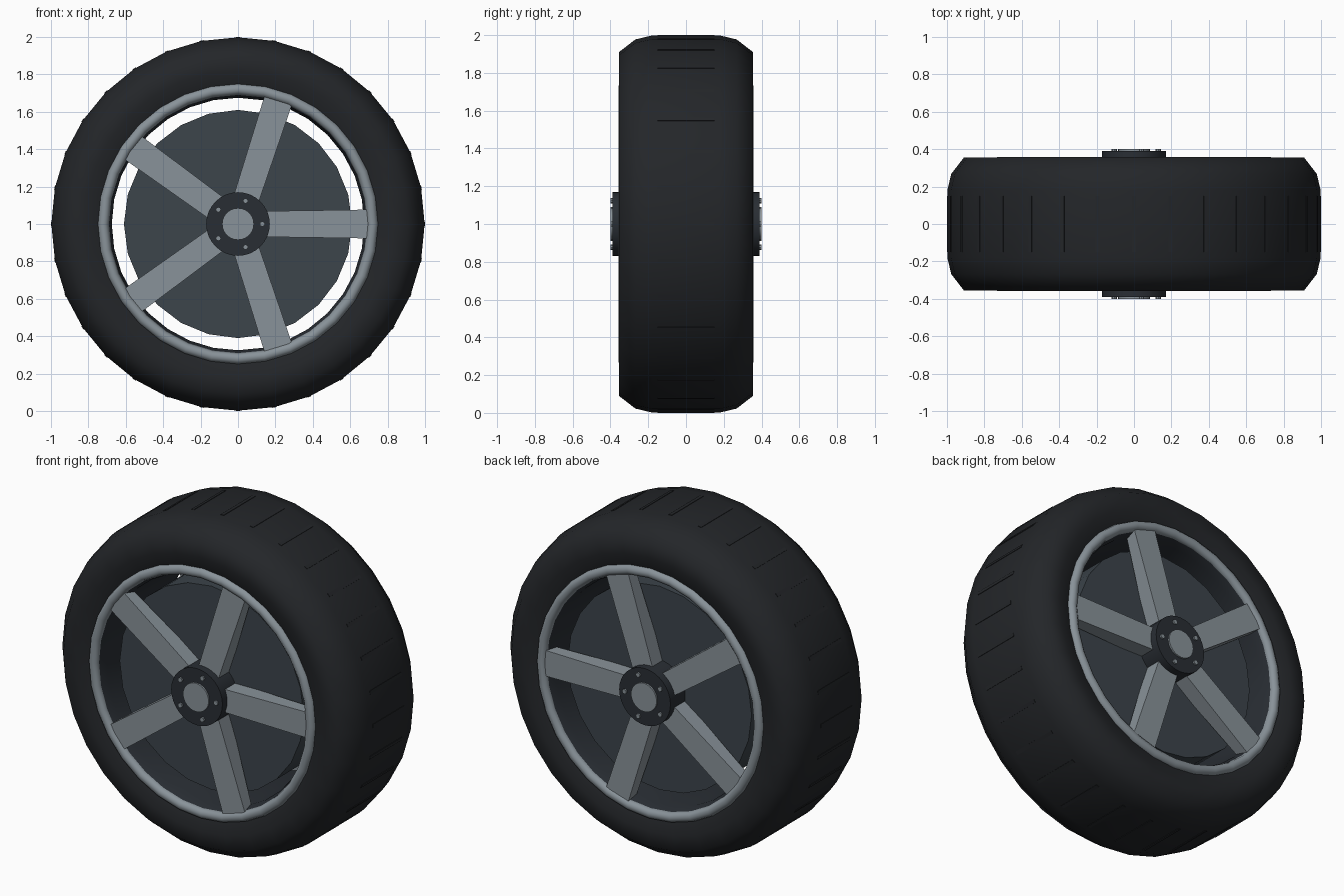
import bpy, bmesh, math
from mathutils import Matrix, Vector

if "Cube" in bpy.data.objects:
    bpy.data.objects.remove(bpy.data.objects["Cube"])

CZ = 1.0  # axle height


def material(name, rgb):
    m = bpy.data.materials.new(name)
    m.diffuse_color = (*rgb, 1)
    m.use_nodes = True
    m.node_tree.nodes["Principled BSDF"].inputs["Base Color"].default_value = m.diffuse_color
    return m


RUBBER = material("rubber", (0.017, 0.019, 0.022))
ALLOY = material("alloy", (0.25, 0.29, 0.32))
DARK = material("dark_metal", (0.022, 0.027, 0.034))
DISC = material("disc_metal", (0.045, 0.058, 0.07))


def finish(name, bm, mat, angle=None):
    bmesh.ops.recalc_face_normals(bm, faces=bm.faces)
    me = bpy.data.meshes.new(name)
    bm.to_mesh(me)
    bm.free()
    ob = bpy.data.objects.new(name, me)
    bpy.context.collection.objects.link(ob)
    ob.location.z = CZ
    me.materials.append(mat)
    if angle:
        bpy.ops.object.select_all(action='DESELECT')
        ob.select_set(True)
        bpy.context.view_layer.objects.active = ob
        bpy.ops.object.shade_smooth_by_angle(angle=math.radians(angle))
    return ob


def lathe(name, profile, mat, sides=32, closed=True, angle=35, center=(0, 0)):
    """Revolve (radius, y) points around the y axis."""
    bm = bmesh.new()
    rings = []
    for r, y in profile:
        if r == 0:
            rings.append([bm.verts.new((center[0], y, center[1]))] * sides)
        else:
            rings.append([bm.verts.new((center[0] + r * math.cos(2 * math.pi * i / sides), y,
                                        center[1] + r * math.sin(2 * math.pi * i / sides)))
                          for i in range(sides)])
    pairs = list(zip(rings, rings[1:])) + ([(rings[-1], rings[0])] if closed else [])
    for a, b in pairs:
        for i in range(sides):
            j = (i + 1) % sides
            quad = list(dict.fromkeys((a[i], a[j], b[j], b[i])))
            bm.faces.new(quad)
    return finish(name, bm, mat, angle)


def solid(name, r, y0, y1, mat, sides=32, center=(0, 0)):
    return lathe(name, [(0, y0), (r, y0), (r, y1), (0, y1)], mat, sides, False, 35, center)


# Tyre carcass
half = [(0.70, 0.31), (0.75, 0.335), (0.82, 0.352), (0.91, 0.355), (0.977, 0.268), (0.998, 0.18)]
lathe("tyre", half + [(r, -y) for r, y in reversed(half)], RUBBER, angle=60)

# Tread ribs across the crown
bm = bmesh.new()
for i in range(32):
    m = (Matrix.Rotation(2 * math.pi * i / 32, 4, 'Y') @ Matrix.Translation((0.99, 0, 0))
         @ Matrix.Diagonal((0.02, 0.30, 0.02, 1)))
    bmesh.ops.create_cube(bm, size=1, matrix=m)
finish("tread_ribs", bm, RUBBER)

# Rim barrel
lathe("rim_barrel", [(0.71, -0.33), (0.69, -0.33), (0.675, -0.28), (0.675, 0.28),
                     (0.69, 0.33), (0.71, 0.33)], DARK)

# Both faces of the wheel carry the same parts
for side, s in (("front", -1), ("back", 1)):
    # Rounded rim lip
    lip = [(0.72 + 0.03 * math.cos(math.pi * k / 5), s * (0.33 + 0.03 * math.sin(math.pi * k / 5)))
           for k in range(10)]
    lathe(side + "_rim_lip", lip, ALLOY, angle=60)

    # Five spokes, slightly wider and thinner at the tip
    bm = bmesh.new()
    for i in range(5):
        rot = Matrix.Rotation(2 * math.pi * i / 5, 4, Vector((0, -1, 0)))
        v = [bm.verts.new(rot @ Vector((x, s * y, z)))
             for x, w, back in ((0.08, 0.068, 0.235), (0.695, 0.077, 0.275))
             for y, z in ((back, -w), (back, w), (0.345, w), (0.345, -w))]
        bm.faces.new(v[:4])
        bm.faces.new(v[4:])
        for k in range(4):
            n = (k + 1) % 4
            bm.faces.new((v[k], v[n], v[4 + n], v[4 + k]))
    finish(side + "_spokes", bm, ALLOY)

    # Hub, centre cap and lug bolts
    solid(side + "_hub", 0.17, s * 0.22, s * 0.39, DARK)
    solid(side + "_centre_cap", 0.085, s * 0.37, s * 0.40, ALLOY, 24)
    for i in range(5):
        a = 2 * math.pi * i / 5
        solid(f"{side}_bolt_{i + 1}", 0.014, s * 0.37, s * 0.40, ALLOY, 8,
              (0.13 * math.cos(a), 0.13 * math.sin(a)))

# Brake disc behind the spokes
solid("brake_disc", 0.61, -0.25, 0.25, DISC, 24)
